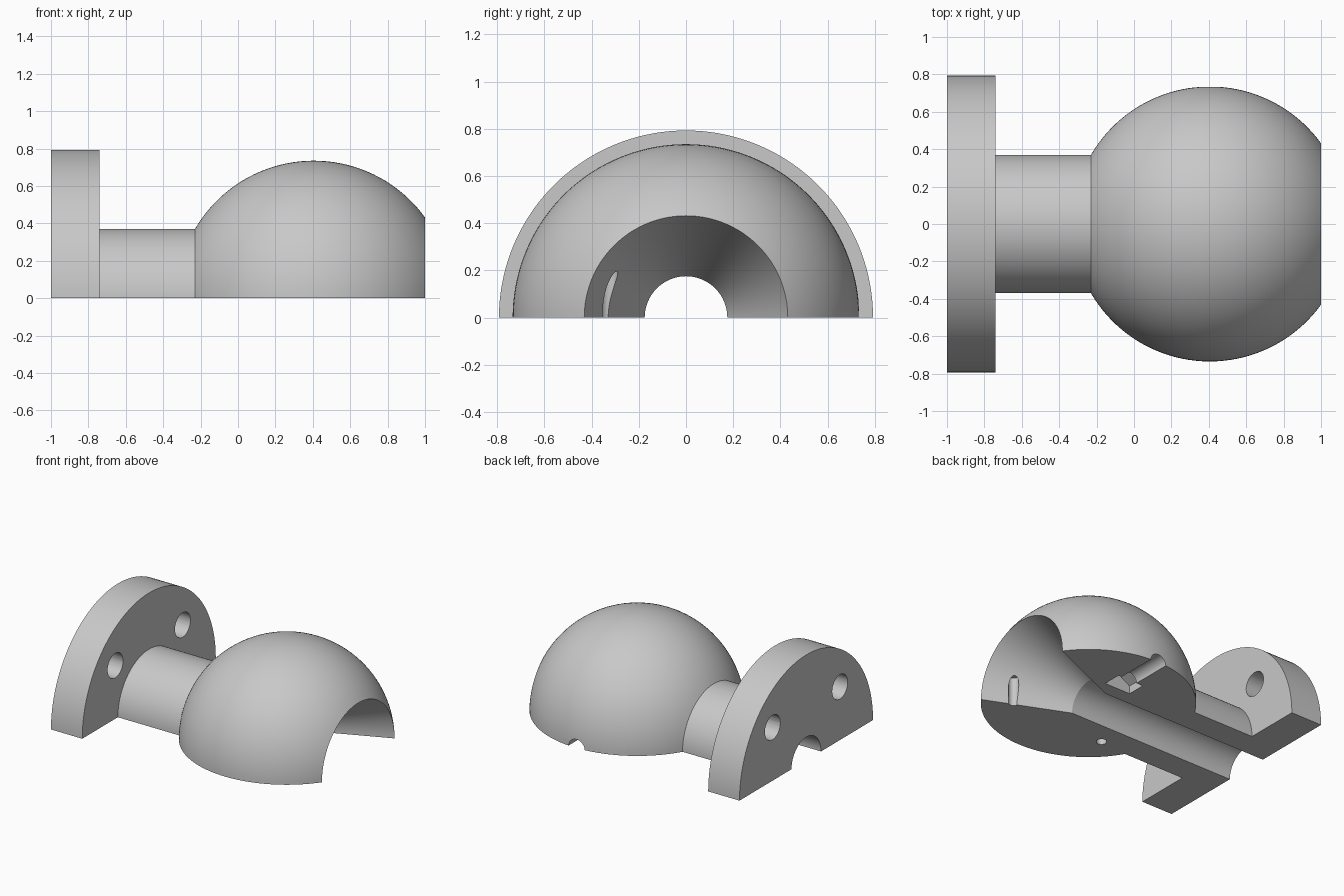
import bpy, bmesh
from math import pi, sin, cos, acos, radians
from mathutils import Matrix, Vector

old = bpy.data.objects.get("Cube")
if old:
    bpy.data.objects.remove(old, do_unlink=True)

grey = bpy.data.materials.new("plain_grey")
grey.use_nodes = True
colour = (0.58, 0.58, 0.58, 1)
grey.diffuse_color = colour
grey.node_tree.nodes["Principled BSDF"].inputs["Base Color"].default_value = colour


def add_object(name, bm):
    bmesh.ops.recalc_face_normals(bm, faces=bm.faces)
    mesh = bpy.data.meshes.new(name)
    bm.to_mesh(mesh)
    bm.free()
    mesh.materials.append(grey)
    ob = bpy.data.objects.new(name, mesh)
    bpy.context.collection.objects.link(ob)
    return ob


def half_turn(name, profile, steps=72):
    """Revolve a closed (x, radius) profile half way round the x axis."""
    bm = bmesh.new()
    rings = []
    for i in range(steps + 1):
        a = pi * i / steps
        rings.append([bm.verts.new((x, r * cos(a), r * sin(a))) for x, r in profile])
    n = len(profile)
    for a, b in zip(rings, rings[1:]):
        for j in range(n):
            k = (j + 1) % n
            bm.faces.new((a[j], a[k], b[k], b[j]))
    bm.faces.new(rings[0])
    bm.faces.new(rings[-1])
    return add_object(name, bm)


def cut_hole(target, start, end, radius, sides=32):
    """Subtract a straight prism or cylinder from the target."""
    start, end = Vector(start), Vector(end)
    axis = end - start
    bm = bmesh.new()
    turn = axis.to_track_quat('Z', 'Y').to_matrix().to_4x4()
    bmesh.ops.create_cone(bm, cap_ends=True, segments=sides, radius1=radius,
                          radius2=radius, depth=axis.length,
                          matrix=Matrix.Translation((start + end) / 2) @ turn)
    cutter = add_object("hole_cutter", bm)
    cutter.hide_render = True
    mod = target.modifiers.new("hole", 'BOOLEAN')
    mod.operation = 'DIFFERENCE'
    mod.solver = 'EXACT'
    mod.object = cutter
    bpy.context.view_layer.objects.active = target
    bpy.ops.object.modifier_apply(modifier=mod.name)
    bpy.data.objects.remove(cutter, do_unlink=True)


# Flange, neck and ball in one section, with a bore that flares to the mouth
ball_x, ball_r, bore, neck, flange = 0.405, 0.735, 0.175, 0.37, 0.793
a0 = acos((1 - ball_x) / ball_r)
a1 = acos((-0.23 - ball_x) / ball_r)
arc = [a0 + (a1 - a0) * i / 40 for i in range(41)]
profile = [(-1, bore), (ball_x, bore)]
profile += [(ball_x + ball_r * cos(a), ball_r * sin(a)) for a in arc]
profile += [(-0.74, neck), (-0.74, flange), (-1, flange)]
body = half_turn("flanged_ball_half", profile)

# Flange bolt holes
for y in (-0.4, 0.4):
    cut_hole(body, (-1.1, y, 0.4), (-0.6, y, 0.4), 0.092)

# Hexagonal nut pocket and clamp screw channel, a hair below the split face
cut_hole(body, (0.383, 0.28, -0.003), (0.383, 0.42, -0.003), 0.125, 6)
cut_hole(body, (0.397, 0.36, -0.004), (0.397, 0.9, -0.004), 0.067)

# Alignment pin holes in the split face
for x, y in ((0, -0.345), (0.8, -0.325)):
    cut_hole(body, (x, y, -0.1), (x, y, 0.215), 0.036, 24)

bpy.ops.object.select_all(action='DESELECT')
body.select_set(True)
bpy.context.view_layer.objects.active = body
bpy.ops.object.shade_smooth_by_angle(angle=radians(20))
